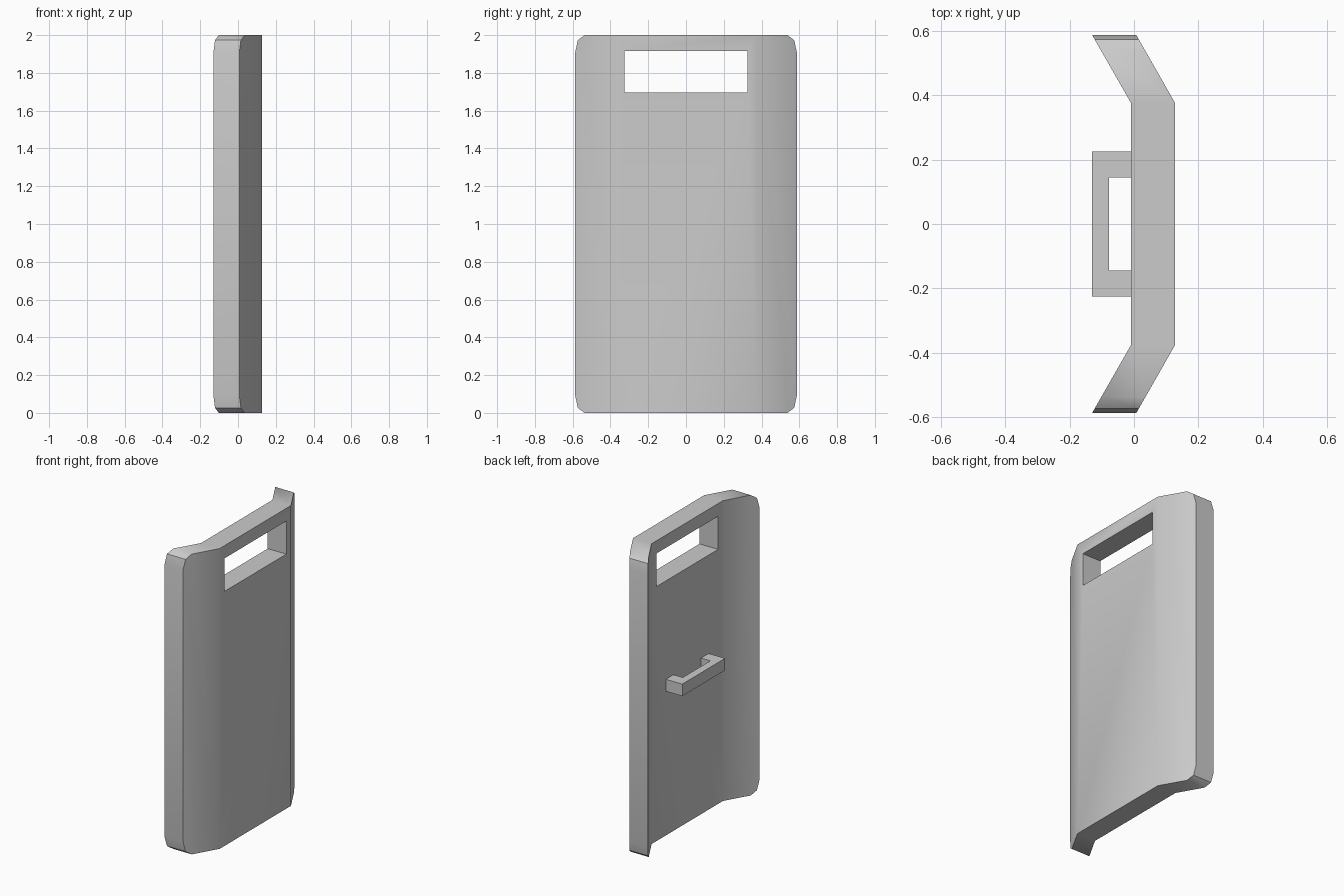
import bpy, bmesh, math

if "Cube" in bpy.data.objects:
    bpy.data.objects.remove(bpy.data.objects["Cube"])

THICK = 0.137
BEND_Y, EDGE_Y = 0.375, 0.587
BACK_X, WING_X = -0.009, -0.13


def back_x(y):
    """Depth of the rear face: flat centre, wings swept backwards."""
    t = max(0, (abs(y) - BEND_Y) / (EDGE_Y - BEND_Y))
    return BACK_X + (WING_X - BACK_X) * t


def build(name, faces, move):
    """Make flat faces, extrude them by a vector into a solid."""
    bm = bmesh.new()
    for pts in faces:
        bm.faces.new([bm.verts.new(p) for p in pts])
    bmesh.ops.remove_doubles(bm, verts=bm.verts[:], dist=1e-5)
    ext = bmesh.ops.extrude_face_region(bm, geom=bm.faces[:], use_keep_orig=True)
    bmesh.ops.translate(bm, vec=move,
                        verts=[g for g in ext["geom"] if isinstance(g, bmesh.types.BMVert)])
    bmesh.ops.recalc_face_normals(bm, faces=bm.faces[:])
    me = bpy.data.meshes.new(name)
    bm.to_mesh(me)
    bm.free()
    ob = bpy.data.objects.new(name, me)
    bpy.context.collection.objects.link(ob)
    return ob


# Curved panel: four-sided window frame in the centre plus two clipped-corner wings
outer = [(-BEND_Y, 0), (BEND_Y, 0), (BEND_Y, 2), (-BEND_Y, 2)]
hole = [(-0.325, 1.695), (0.325, 1.695), (0.325, 1.915), (-0.325, 1.915)]
sheet = []
for i in range(4):
    j = (i + 1) % 4
    sheet.append([outer[i], outer[j], hole[j], hole[i]])
corner = [(0.537, 0), (0.573, 0.027), (EDGE_Y, 0.092)]
wing = [(BEND_Y, 0)] + corner + [(y, 2 - z) for y, z in reversed(corner)] + [(BEND_Y, 2)]
sheet.append(wing)
sheet.append([(-y, z) for y, z in reversed(wing)])
panel = build("shield_panel", [[(back_x(y), y, z) for y, z in f] for f in sheet], (THICK, 0, 0))

# Bracket-shaped grip on the back
u = [(BACK_X, 0.225), (-0.13, 0.225), (-0.13, -0.225), (BACK_X, -0.225),
     (BACK_X, -0.145), (-0.078, -0.145), (-0.078, 0.145), (BACK_X, 0.145)]
build("grip", [[(x, y, 0.96) for x, y in u]], (0, 0, 0.08))

# Soft shading over the bends and clipped corners
bpy.context.view_layer.objects.active = panel
panel.select_set(True)
bpy.ops.object.shade_smooth_by_angle(angle=math.radians(40))
